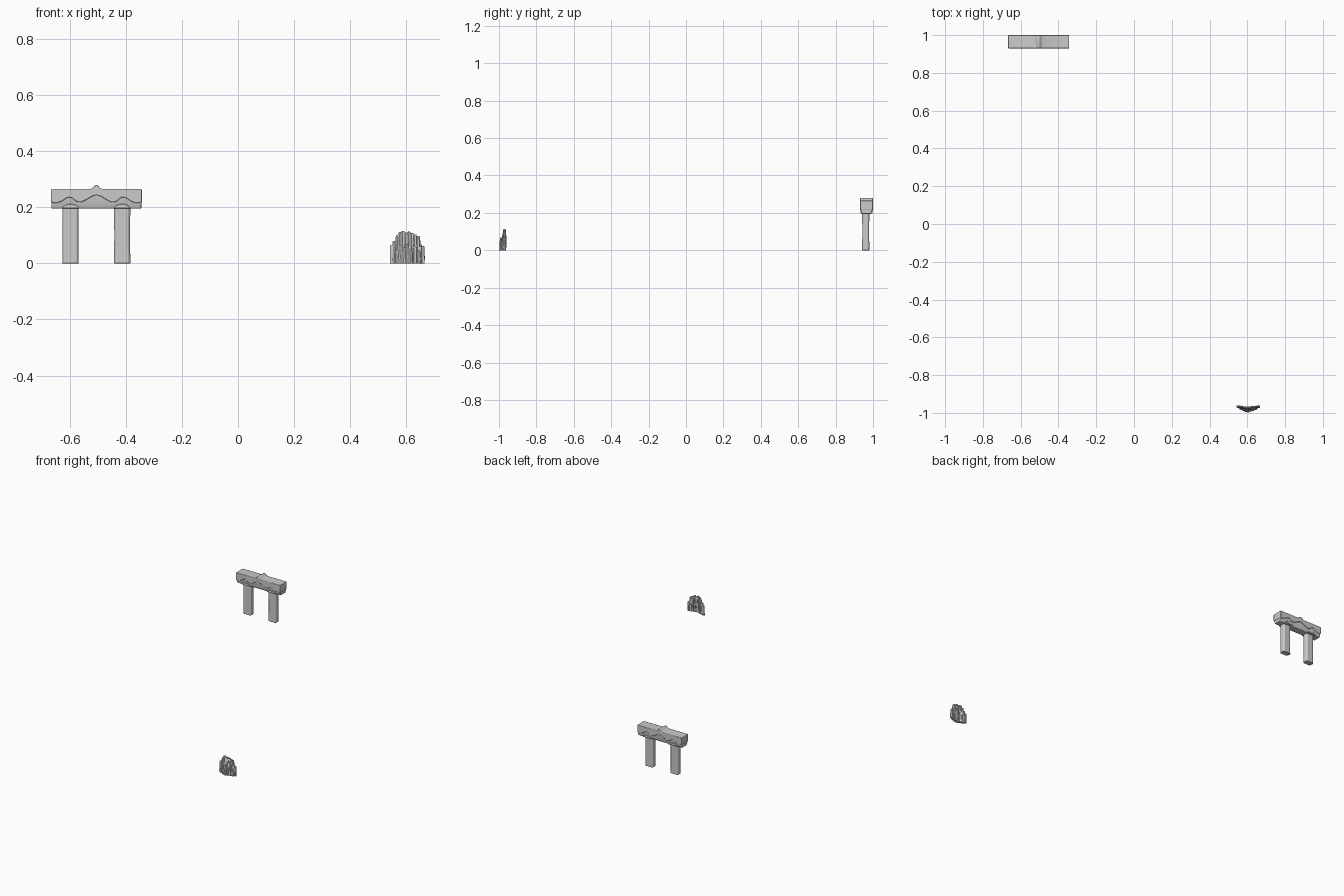
import bpy, bmesh, math, random
from mathutils import Vector

if "Cube" in bpy.data.objects:
    bpy.data.objects.remove(bpy.data.objects["Cube"])

random.seed(4)
CX, CY = -0.505, 0.965      # gate centre


def make_object(name, bm, bevel=0.0, segments=2, angle=35):
    bmesh.ops.recalc_face_normals(bm, faces=bm.faces)
    me = bpy.data.meshes.new(name)
    bm.to_mesh(me)
    bm.free()
    ob = bpy.data.objects.new(name, me)
    bpy.context.collection.objects.link(ob)
    if bevel:
        m = ob.modifiers.new("soft_edges", 'BEVEL')
        m.width, m.segments, m.limit_method = bevel, segments, 'ANGLE'
    bpy.ops.object.select_all(action='DESELECT')
    ob.select_set(True)
    bpy.context.view_layer.objects.active = ob
    bpy.ops.object.shade_smooth_by_angle(angle=math.radians(angle))
    return ob


def loft(bm, rings):
    """Skin closed rings of points and cap both ends."""
    vs = [[bm.verts.new(p) for p in r] for r in rings]
    for a, b in zip(vs, vs[1:]):
        for i in range(len(a)):
            j = (i + 1) % len(a)
            bm.faces.new((a[i], a[j], b[j], b[i]))
    bm.faces.new(vs[0])
    bm.faces.new(vs[-1])


def extrude_front(name, profile, y0, y1, bevel):
    """Extrude an x/z outline, mirrored about the gate centre, along y."""
    pts = [(CX + x, z) for x, z in profile]
    pts += [(CX - x, z) for x, z in reversed(profile) if abs(x) > 1e-5]
    bm = bmesh.new()
    loft(bm, [[(x, y, z) for x, z in pts] for y in (y0, y1)])
    return make_object(name, bm, bevel)


# Overhanging lintel with wavy lower edge and small ridge on top
wave = [(0, 0.244), (0.016, 0.239), (0.034, 0.228), (0.052, 0.219), (0.066, 0.218),
        (0.076, 0.224), (0.086, 0.233), (0.096, 0.236), (0.107, 0.233),
        (0.122, 0.222), (0.14, 0.215), (0.162, 0.217)]
top = [(0.162, 0.265), (0.022, 0.265), (0.013, 0.270), (0.006, 0.278), (0, 0.280)]
# the ridge and wave centre points lie on the mirror line
extrude_front("lintel", wave + top, 0.93, 1.0, 0.004)

# Recessed band below the wave, tapering in at its bottom
bm = bmesh.new()
section = [(-0.025, 0.195), (0.025, 0.195), (0.031, 0.212), (0.031, 0.255),
           (-0.031, 0.255), (-0.031, 0.212)]
loft(bm, [[(CX + x, CY + y, z) for y, z in section] for x in (-0.160, 0.160)])
make_object("lintel_band", bm, 0.003)

# Posts with chamfered corners, and an arched moulding over each
for side, label in ((-1, "left"), (1, "right")):
    px = CX + side * 0.092
    hw, hd, c = 0.029, 0.019, 0.007
    ring = [(-hw, -hd + c), (-hw + c, -hd), (hw - c, -hd), (hw, -hd + c),
            (hw, hd - c), (hw - c, hd), (-hw + c, hd), (-hw, hd - c)]
    bm = bmesh.new()
    loft(bm, [[(px + x * s, 0.961 + y * s, z) for x, y in ring]
              for z, s in ((0, 1.0), (0.006, 1.0), (0.1, 0.97), (0.2, 1.0), (0.21, 1.0))])
    make_object(label + "_post", bm, 0.002)

    arch = [(px + 0.029 * math.cos(t), 0.196 + 0.016 * math.sin(t))
            for t in (math.pi * i / 10 for i in range(11))]
    bm = bmesh.new()
    loft(bm, [[(x, y, z) for x, z in arch] for y in (0.932, 0.998)])
    make_object(label + "_arch", bm, 0.002)


# Rock: craggy shards following a V in plan and leaning backward
def shard(bm, x, y, w, d, h, lean):
    n = 6
    jit = [random.uniform(0.8, 1.15) for _ in range(n)]
    rings = []
    for f, s in ((0, 1.05), (0.35, 1.0), (0.7, 0.95), (0.93, 0.85), (1, 0.5)):
        ring = []
        for i in range(n):
            a = math.tau * i / n + 0.3
            k = s * jit[i] * random.uniform(0.88, 1.1)
            z = h * f + (random.uniform(-0.003, 0.003) if 0 < f < 1 else 0)
            vx = x + w * k * math.cos(a) + random.uniform(-0.001, 0.001)
            vy = y + d * k * math.sin(a) + lean * f
            ring.append((min(max(vx, 0.541), 0.667), min(max(vy, -1.0), -0.957), z))
        rings.append(ring)
    loft(bm, rings)


bm = bmesh.new()
# tall back row: x, height
for x, h in ((0.549, 0.066), (0.558, 0.080), (0.568, 0.100), (0.578, 0.112),
             (0.589, 0.115), (0.600, 0.110), (0.611, 0.113), (0.621, 0.108),
             (0.632, 0.103), (0.642, 0.098), (0.649, 0.068), (0.658, 0.062)):
    y = -0.987 + 0.020 * min(1, abs(x - 0.605) / 0.058)
    lean = 0.016 * (1 - min(1, abs(x - 0.605) / 0.07))
    shard(bm, x, y, 0.0085, 0.007, h, lean)
# low front row
for x, h in ((0.566, 0.052), (0.580, 0.064), (0.593, 0.056), (0.604, 0.068),
             (0.616, 0.052), (0.630, 0.060), (0.644, 0.046)):
    y = -0.993 + 0.018 * abs(x - 0.605) / 0.05
    shard(bm, x, y, 0.008, 0.006, h, 0.003)
make_object("rock", bm, angle=25)
